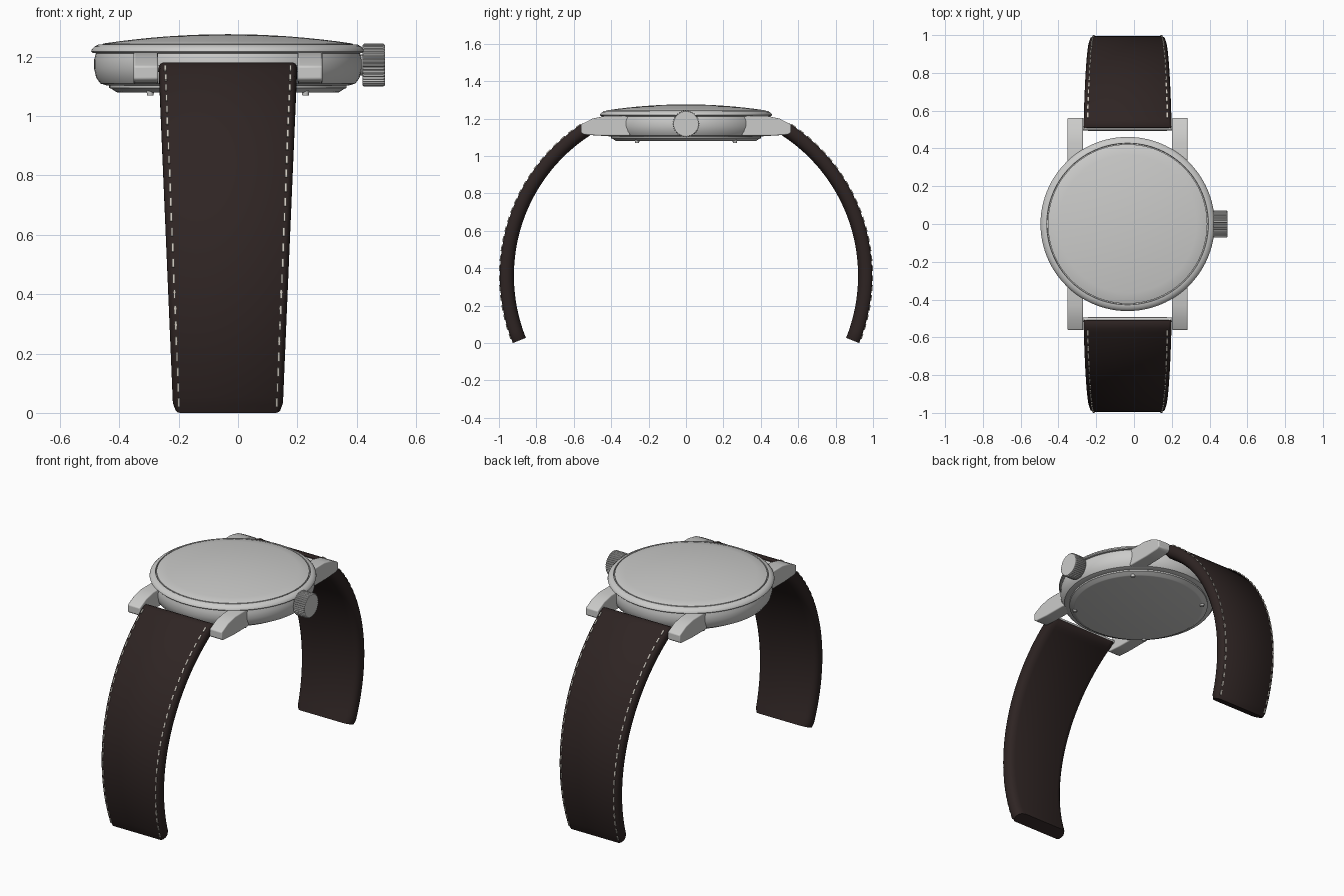
import bpy, bmesh
from math import sin, cos, pi, radians
from mathutils import Matrix, Vector

if "Cube" in bpy.data.objects:
    bpy.data.objects.remove(bpy.data.objects["Cube"])

CX = -0.034                    # watch axis in x
ARC_Y, ARC_Z = 0.025, 0.36     # centre of the strap arc
ARC_R, HALF_T = 0.9325, 0.0375


def material(name, color, metallic=0.0):
    m = bpy.data.materials.new(name)
    m.use_nodes = True
    m.diffuse_color = (*color, 1)
    m.node_tree.nodes["Principled BSDF"].inputs["Base Color"].default_value = (*color, 1)
    return m


METAL = material("light grey metal", (0.6, 0.6, 0.59))
LEATHER = material("dark brown leather", (0.028, 0.018, 0.017))
THREAD = material("pale thread", (0.6, 0.56, 0.5))


def finish(bm, name, mat, angle=35, bevel=0):
    bmesh.ops.recalc_face_normals(bm, faces=bm.faces)
    me = bpy.data.meshes.new(name)
    bm.to_mesh(me)
    bm.free()
    me.materials.append(mat)
    ob = bpy.data.objects.new(name, me)
    bpy.context.collection.objects.link(ob)
    if bevel:
        mod = ob.modifiers.new("Bevel", 'BEVEL')
        mod.width, mod.segments = bevel, 3
    if angle:
        bpy.ops.object.select_all(action='DESELECT')
        ob.select_set(True)
        bpy.context.view_layer.objects.active = ob
        bpy.ops.object.shade_smooth_by_angle(angle=radians(angle))
    return ob


def lathe(name, profile, mat, steps=96):
    """Spin (radius, z) points about the watch axis."""
    bm = bmesh.new()
    vs = [bm.verts.new((CX + r, 0, z)) for r, z in profile]
    edges = [bm.edges.new(p) for p in zip(vs, vs[1:])]
    bmesh.ops.spin(bm, geom=vs + edges, cent=(CX, 0, 0), axis=(0, 0, 1),
                   angle=2 * pi, steps=steps)
    bmesh.ops.remove_doubles(bm, verts=bm.verts, dist=1e-5)
    return finish(bm, name, mat, 30)


def loft(bm, rings):
    """Skin closed rings of points and cap both ends."""
    rings = [[bm.verts.new(p) for p in ring] for ring in rings]
    n = len(rings[0])
    for a, b in zip(rings, rings[1:]):
        for i in range(n):
            bm.faces.new((a[i], a[(i + 1) % n], b[(i + 1) % n], b[i]))
    bm.faces.new(rings[0])
    bm.faces.new(rings[-1])


def x_rod(name, x0, x1, y, z, r, mat):
    bm = bmesh.new()
    loft(bm, [[(x, y + r * cos(2 * pi * i / 20), z + r * sin(2 * pi * i / 20))
               for i in range(20)] for x in (x0, x1)])
    return finish(bm, name, mat)


# Case: drum body, bezel, domed crystal, back cover
lathe("case_body", [(0, 1.104), (0.41, 1.104), (0.43, 1.11), (0.444, 1.13), (0.451, 1.16),
                    (0.451, 1.19), (0.444, 1.214), (0, 1.214)], METAL)
lathe("bezel", [(0.43, 1.21), (0.456, 1.213), (0.461, 1.218), (0.459, 1.225), (0.45, 1.234),
                (0.437, 1.241), (0.428, 1.242), (0.426, 1.23), (0, 1.23)], METAL)
lathe("crystal", [(0.422, 1.228), (0.422, 1.243)]
      + [(0.418 * (1 - t / 8), 1.276 - 0.031 * (1 - t / 8) ** 2) for t in range(9)], METAL)
lathe("back_cover", [(0.4, 1.106), (0.4, 1.095), (0.392, 1.092), (0.376, 1.081),
                     (0.368, 1.079), (0, 1.079)], METAL)

# Back cover screws
bm = bmesh.new()
for k in range(4):
    a = pi / 4 + k * pi / 2
    pos = (CX + 0.37 * cos(a), 0.37 * sin(a), 1.079)
    bmesh.ops.create_cone(bm, cap_ends=True, segments=16, radius1=0.011, radius2=0.013,
                          depth=0.018, matrix=Matrix.Translation(pos))
finish(bm, "back_screws", METAL)

# Crown: fluted wheel on a stem
TEETH = 36
bm = bmesh.new()


def crown_ring(x, outer, inner):
    pts = []
    for i in range(TEETH * 4):
        r = outer if i % 4 < 2 else inner
        a = 2 * pi * i / (TEETH * 4)
        pts.append((x, r * cos(a), 1.172 + r * sin(a)))
    return pts


loft(bm, [crown_ring(0.42, 0.068, 0.066), crown_ring(0.424, 0.072, 0.067),
          crown_ring(0.49, 0.072, 0.067), crown_ring(0.495, 0.068, 0.066)])
finish(bm, "crown", METAL, 25)
x_rod("crown_stem", 0.39, 0.43, 0, 1.172, 0.035, METAL)

# Lugs and spring bars
LUG = [(0.3, 1.108), (0.3, 1.215), (0.43, 1.215), (0.5, 1.2), (0.562, 1.168),
       (0.562, 1.125), (0.545, 1.114), (0.45, 1.108)]
for s, end in ((-1, "front"), (1, "back")):
    for side, name in ((-1, "right"), (1, "left")):
        bm = bmesh.new()
        loft(bm, [[(CX + side * d, s * y, z) for y, z in LUG] for d in (0.235, 0.318)])
        finish(bm, f"{end}_{name}_lug", METAL, 30, 0.006)
    x_rod(f"{end}_spring_bar", CX - 0.24, CX + 0.24, s * 0.508, 1.16, 0.012, METAL)


# Straps: rounded section swept along an arc, narrowing downwards
def on_arc(a, x, v, s):
    r = ARC_R + v
    return Vector((CX + x, s * (ARC_Y + r * cos(a)), ARC_Z + r * sin(a)))


def half_width(a):
    return 0.184 + 0.049 * max(0, ARC_Z + ARC_R * sin(a)) / 1.15


# (inset from the edge, share of the half thickness)
SECTION = [(0.016, 1), (0.006, 0.8), (0, 0.35), (0, -0.1), (0.006, -0.5),
           (0.018, -0.8), (0.04, -1)]
TOP, BOTTOM = radians(57), radians(-21.8)


def strap_ring(a, s, thick=1.0, trim=0.0):
    w = half_width(a) - trim
    right = [(w - i, v) for i, v in SECTION]
    outline = right + [(-x, v) for x, v in reversed(right)]
    return [on_arc(a, x, v * HALF_T * thick, s) for x, v in outline]


for s, end in ((-1, "front"), (1, "back")):
    bm = bmesh.new()
    rings = [strap_ring(radians(59.3), s, 0.45), strap_ring(radians(58.6), s, 0.8)]
    rings += [strap_ring(TOP + (BOTTOM - TOP) * i / 48, s, 1, 0.008 if i == 48 else 0)
              for i in range(49)]
    loft(bm, rings)
    finish(bm, f"{end}_strap", LEATHER, 40)

    # Stitching along both edges of the outer face
    bm = bmesh.new()
    count = 25
    for i in range(count):
        a = radians(55.5) + (radians(-19.5) - radians(55.5)) * i / (count - 1)
        for side in (-1, 1):
            x = side * (half_width(a) - 0.021)
            frame = Matrix.Translation(on_arc(a, x, HALF_T + 0.001, s)) \
                @ Matrix.Rotation(s * a, 4, 'X')
            bmesh.ops.create_cube(bm, size=1, matrix=frame @ Matrix.Diagonal((0.008, 0.008, 0.03, 1)))
    finish(bm, f"{end}_stitching", THREAD, 0)
